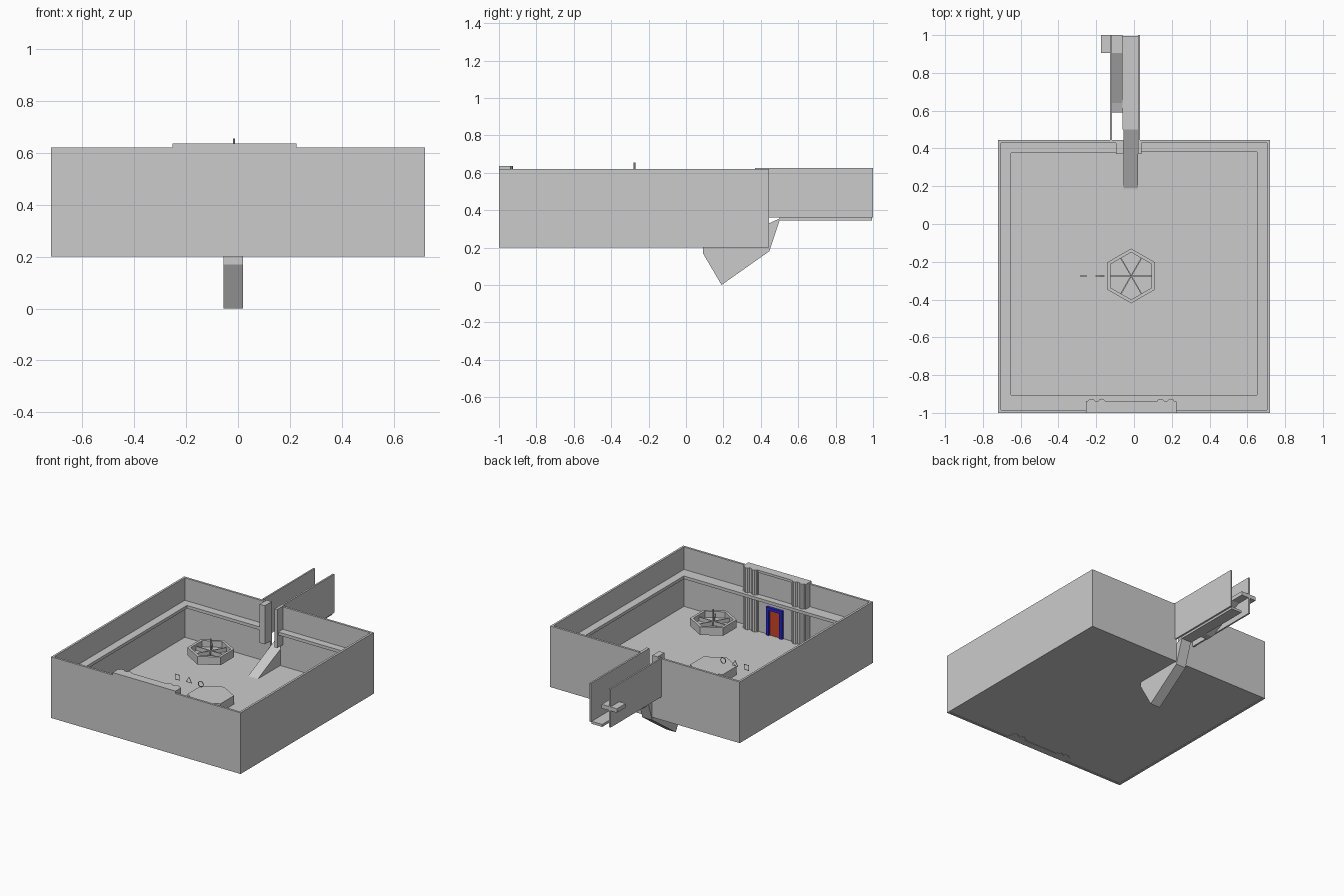
import bpy, bmesh, math

if "Cube" in bpy.data.objects:
    bpy.data.objects.remove(bpy.data.objects["Cube"])


def finish(name, bm, mat=None):
    bmesh.ops.recalc_face_normals(bm, faces=bm.faces[:])
    me = bpy.data.meshes.new(name)
    bm.to_mesh(me)
    bm.free()
    ob = bpy.data.objects.new(name, me)
    bpy.context.collection.objects.link(ob)
    if mat:
        me.materials.append(mat)
    return ob


def box(name, x0, x1, y0, y1, z0, z1, mat=None):
    bm = bmesh.new()
    bmesh.ops.create_cube(bm, size=1)
    for v in bm.verts:
        v.co = ((x0, x1)[v.co.x > 0], (y0, y1)[v.co.y > 0], (z0, z1)[v.co.z > 0])
    return finish(name, bm, mat)


def prism_x(name, pts, x0, x1):
    # extrude a (y, z) profile along x
    bm = bmesh.new()
    f = bm.faces.new([bm.verts.new((x0, y, z)) for y, z in pts])
    r = bmesh.ops.extrude_face_region(bm, geom=[f])
    for v in r["geom"]:
        if isinstance(v, bmesh.types.BMVert):
            v.co.x = x1
    return finish(name, bm)


def prism_z(name, n, x, y, r, z0, z1, start=math.pi / 2):
    bm = bmesh.new()
    f = bm.faces.new([bm.verts.new((x + r * math.cos(start + i * math.tau / n),
                                    y + r * math.sin(start + i * math.tau / n), z0)) for i in range(n)])
    g = bmesh.ops.extrude_face_region(bm, geom=[f])["geom"]
    for v in g:
        if isinstance(v, bmesh.types.BMVert):
            v.co.z = z1
    return finish(name, bm)


def ring(name, n, cx, cy, cz, r_out, r_in, depth, upright, start):
    # hollow polygon, lying flat or standing upright
    bm = bmesh.new()
    loops = []
    for i in range(n):
        a = start + i * math.tau / n
        row = []
        for r, d in ((r_out, 0), (r_out, depth), (r_in, depth), (r_in, 0)):
            u, v = r * math.cos(a), r * math.sin(a)
            row.append(bm.verts.new((cx + u, cy + d, cz + v) if upright else (cx + u, cy + v, cz + d)))
        loops.append(row)
    for i in range(n):
        a, b = loops[i], loops[(i + 1) % n]
        for k in range(4):
            bm.faces.new((a[k], a[(k + 1) % 4], b[(k + 1) % 4], b[k]))
    return finish(name, bm)


def material(name, color):
    m = bpy.data.materials.new(name)
    m.diffuse_color = color
    m.use_nodes = True
    m.node_tree.nodes["Principled BSDF"].inputs["Base Color"].default_value = m.diffuse_color
    return m


red = material("red", (0.6, 0.06, 0.02, 1))
blue = material("blue", (0.02, 0.02, 0.6, 1))

# room shell
box("floor", -0.71, 0.71, -0.99, 0.435, 0.203, 0.212)
box("front_wall", -0.72, 0.72, -1, -0.985, 0.2, 0.62)
box("left_wall", -0.72, -0.705, -0.985, 0.445, 0.2, 0.62)
box("right_wall", 0.705, 0.72, -0.985, 0.445, 0.2, 0.62)
box("back_wall_left", -0.705, -0.055, 0.43, 0.445, 0.2, 0.62)
box("back_wall_right", 0.02, 0.705, 0.43, 0.445, 0.2, 0.62)

# shelf running around the walls
Z0, Z1 = 0.445, 0.466
box("shelf_front", -0.705, 0.705, -0.985, -0.905, Z0, Z1)
box("shelf_left", -0.705, -0.65, -0.905, 0.43, Z0, Z1)
box("shelf_right", 0.65, 0.705, -0.905, 0.43, Z0, Z1)
box("shelf_back_left", -0.65, -0.095, 0.375, 0.43, Z0, Z1)
box("shelf_back_right", 0.04, 0.65, 0.38, 0.43, Z0, Z1)

# front portal with fluted pillars and cap
CX = -0.015
box("portal_panel", -0.25, 0.225, -1, -0.95, 0.2, 0.62)
box("portal_cap", -0.253, 0.226, -1, -0.94, 0.62, 0.637)
for side in (-1, 1):
    c = CX + side * 0.183
    box("pillar_core", c - 0.055, c + 0.055, -0.985, -0.938, 0.2, 0.637)
    for off in (-0.027, 0.027):
        prism_z("pillar_flute", 10, c + off, -0.946, 0.021, 0.2, 0.637)

# door and frame
box("door", CX - 0.038, CX + 0.038, -0.95, -0.944, 0.212, 0.385, red)
for side in (-1, 1):
    c = CX + side * 0.05
    box("door_frame_side", c - 0.011, c + 0.011, -0.952, -0.932, 0.212, 0.405, blue)
box("door_frame_top", CX - 0.061, CX + 0.061, -0.952, -0.932, 0.385, 0.405, blue)

# hexagonal podium and suspended hexagonal basin
CY = -0.275
H = math.pi / 2
prism_z("podium", 6, CX, CY, 0.145, 0.21, 0.27)
ring("basin_rim", 6, CX, CY, 0.535, 0.145, 0.125, 0.055, False, H)
prism_z("basin_base", 6, CX, CY, 0.13, 0.535, 0.548)
for i in range(3):
    ob = box("basin_spoke", -0.118, 0.118, -0.003, 0.003, 0.545, 0.575)
    ob.location = (CX, CY, 0)
    ob.rotation_euler.z = i * math.pi / 3
prism_z("basin_spire", 6, CX, CY, 0.005, 0.545, 0.655)

# floating outline symbols
for name, n, x, r, start in (("square", 4, -0.267, 0.026, math.pi / 4),
                             ("triangle", 3, -0.18, 0.026, H),
                             ("circle", 16, -0.09, 0.021, 0)):
    ring(name + "_symbol", n, x, CY - 0.002, 0.324, r, r - 0.004, 0.004, True, start)

# entrance ramp passing through the floor
prism_x("entrance_ramp", [(0.51, 0.36), (0.19, 0.213), (0.09, 0.2), (0.09, 0.17),
                          (0.19, 0), (0.445, 0.18), (0.5, 0.345)], -0.055, 0.02)

# corridor behind the room
box("entrance_post_left", -0.095, -0.055, 0.37, 0.445, 0.36, 0.625)
box("entrance_post_right", 0.02, 0.04, 0.37, 0.445, 0.36, 0.625)
box("corridor_wall_left", -0.127, -0.116, 0.445, 1, 0.36, 0.625)
box("corridor_wall_right", 0.02, 0.032, 0.445, 1, 0.36, 0.625)
box("corridor_floor", -0.06, 0.02, 0.5, 0.995, 0.345, 0.362)
box("landing", -0.175, -0.06, 0.905, 1, 0.475, 0.502)
prism_x("side_ramp", [(0.59, 0.347), (0.64, 0.362), (0.91, 0.5), (0.91, 0.48), (0.64, 0.347)],
        -0.116, -0.06)
